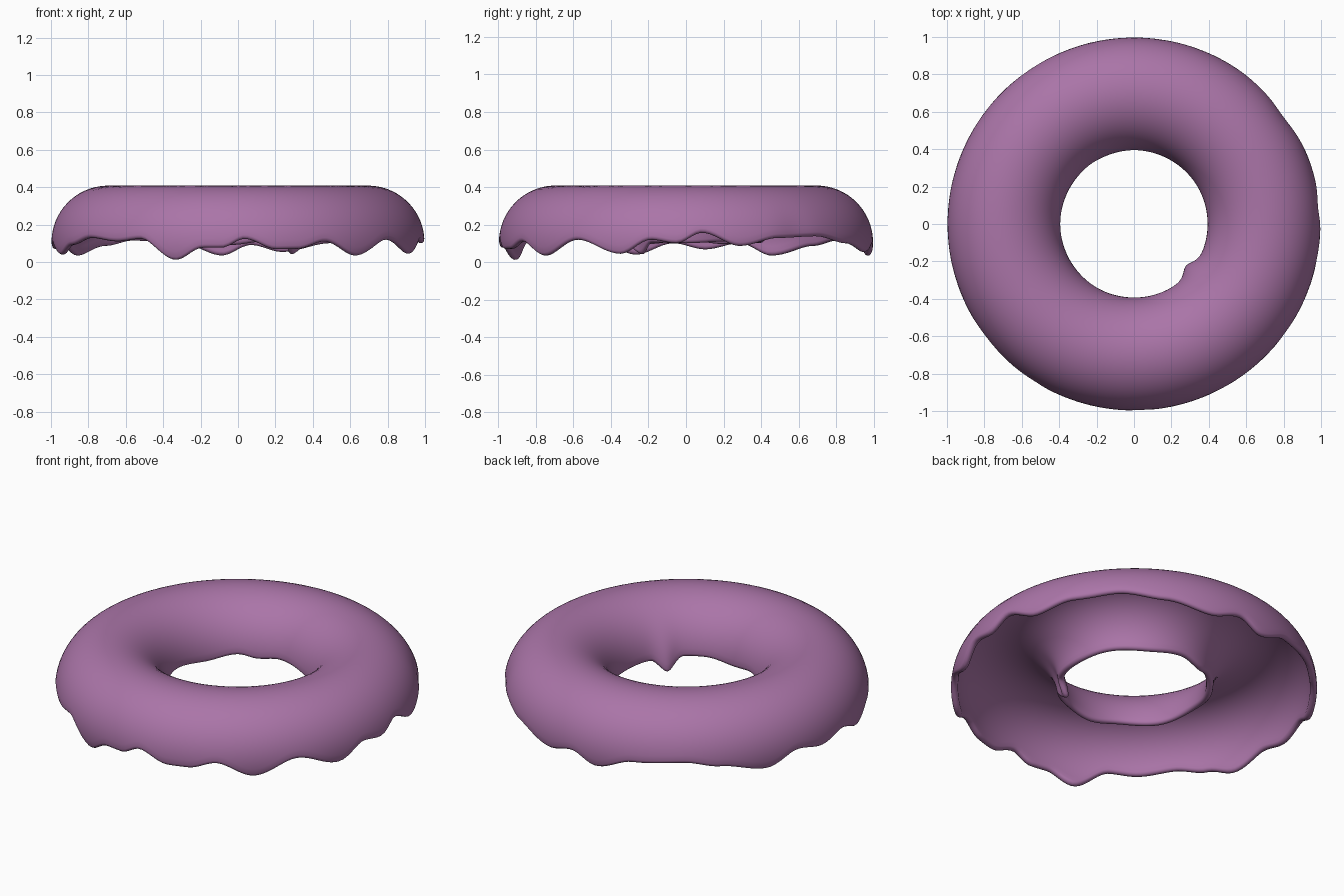
import bpy, bmesh, math

if "Cube" in bpy.data.objects:
    bpy.data.objects.remove(bpy.data.objects["Cube"])

MAJOR, MINOR, ZC, THICK = 0.695, 0.302, 0.106, 0.038
SEGS, RINGS, LIP = 240, 32, 6

# rim height (degrees, z) around the outer edge and around the hole
OUTER = [(-110, .006), (-101, .075), (-95, .075), (-88, .125), (-78, .066), (-71, .068),
         (-62, .11), (-50, .03), (-36, .12), (-21, .04), (-11, .12), (-3, .1),
         (5, .16), (17, .085), (30, .13), (45, .14), (60, .1), (76, .05), (86, .09),
         (95, .03), (108, .1), (125, .115), (136, .085), (152, .03), (163, .1),
         (174, .065), (184, .1), (196, .035), (206, .09), (217, .13), (229, .11),
         (238, .125)]
INNER = [(-53, .11), (-39, .038), (-26, .105), (0, .1), (30, .11), (60, .1), (90, .12),
         (110, .1), (125, .12), (150, .095), (180, .115), (210, .095), (240, .11),
         (265, .09), (290, .11)]


def rim(table, deg):
    """Smooth periodic interpolation between drip heights."""
    start = table[0][0]
    deg = start + (deg - start) % 360
    pts = table + [(start + 360, table[0][1])]
    for (a, za), (b, zb) in zip(pts, pts[1:]):
        if a <= deg <= b:
            t = (deg - a) / (b - a)
            t = t * t * (3 - 2 * t)
            return za + (zb - za) * t
    return pts[-1][1]


def bump(deg, centre, width):
    d = (deg - centre + 180) % 360 - 180
    return math.exp(-(d / width) ** 2)


def section(lo, hi):
    """Closed cross-section of (angle, tube radius): outside, lip, inside, lip."""
    h = THICK / 2
    mid = MINOR - h
    lo, hi = lo + h / mid, hi - h / mid
    pts = [(lo + (hi - lo) * j / RINGS, MINOR) for j in range(RINGS + 1)]
    for k in range(1, LIP):
        s = math.pi * k / LIP
        pts.append((hi + h * math.sin(s) / mid, mid + h * math.cos(s)))
    pts += [(hi + (lo - hi) * j / RINGS, MINOR - THICK) for j in range(RINGS + 1)]
    for k in range(1, LIP):
        s = math.pi * k / LIP
        pts.append((lo - h * math.sin(s) / mid, mid - h * math.cos(s)))
    return pts


bm = bmesh.new()
grid = []
for i in range(SEGS):
    deg = 360 * i / SEGS
    th = math.radians(deg)
    lo = math.asin((rim(OUTER, deg) - ZC) / MINOR)
    hi = math.pi - math.asin((rim(INNER, deg) - ZC) / MINOR)
    row = []
    for a, tube in section(lo, hi):
        r = MAJOR + tube * math.cos(a)
        z = ZC + tube * math.sin(a)
        low = max(0, 1 - math.sin(a)) ** 2
        if math.cos(a) < 0:      # drip leaning into the hole
            r -= 0.03 * low * bump(deg, -39, 9)
        else:                    # small dent on the outer side
            r -= 0.015 * low * bump(deg, 36, 6)
        row.append(bm.verts.new((r * math.cos(th), r * math.sin(th), z)))
    grid.append(row)
n = len(grid[0])
for i in range(SEGS):
    p, q = grid[i], grid[(i + 1) % SEGS]
    for j in range(n):
        k = (j + 1) % n
        bm.faces.new((p[j], q[j], q[k], p[k])).smooth = True
bmesh.ops.recalc_face_normals(bm, faces=bm.faces)

# icing shell with rounded lip, open underneath
mesh = bpy.data.meshes.new("icing")
bm.to_mesh(mesh)
bm.free()
icing = bpy.data.objects.new("icing", mesh)
bpy.context.collection.objects.link(icing)

mat = bpy.data.materials.new("purple_icing")
mat.diffuse_color = (0.405, 0.177, 0.392, 1)
mat.use_nodes = True
mat.node_tree.nodes["Principled BSDF"].inputs["Base Color"].default_value = mat.diffuse_color
mesh.materials.append(mat)
